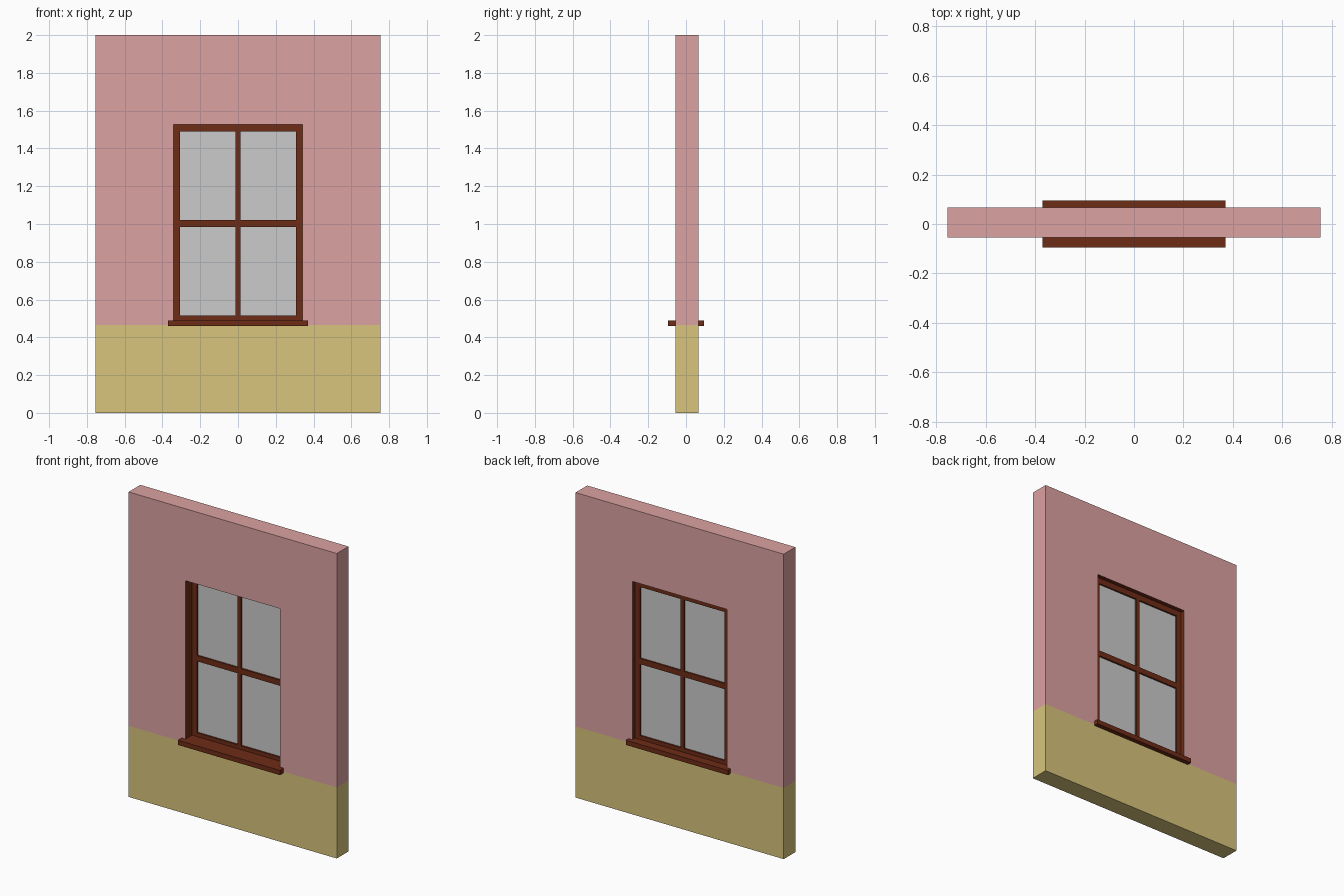
import bpy, bmesh
from mathutils import Vector

if "Cube" in bpy.data.objects:
    bpy.data.objects.remove(bpy.data.objects["Cube"])

WX, Y0, Y1, H = 0.755, -0.055, 0.066, 2.0      # wall extents
OX, OZ0, OZ1 = 0.342, 0.49, 1.528              # window opening
SPLIT = 0.466                                  # colour change on the wall
FY0, FY1 = 0.012, 0.038                        # window frame depth


def material(name, rgb):
    m = bpy.data.materials.new(name)
    m.diffuse_color = (*rgb, 1)
    m.use_nodes = True
    m.node_tree.nodes["Principled BSDF"].inputs["Base Color"].default_value = m.diffuse_color
    return m


pink = material("upper_paint", (0.72, 0.36, 0.36))
tan = material("lower_paint", (0.69, 0.56, 0.20))
wood = material("brown_wood", (0.156, 0.025, 0.008))


def finish(bm, name, mats):
    me = bpy.data.meshes.new(name)
    bm.to_mesh(me)
    bm.free()
    ob = bpy.data.objects.new(name, me)
    for m in mats:
        me.materials.append(m)
    bpy.context.collection.objects.link(ob)
    return ob


def box(name, x, y, z, mat=None):
    bm = bmesh.new()
    bmesh.ops.create_cube(bm, size=1)
    for v in bm.verts:
        v.co = Vector([(r[0] + r[1]) / 2 + c * (r[1] - r[0])
                       for r, c in zip((x, y, z), v.co)])
    return finish(bm, name, [mat] if mat else [])


# wall: grid of front faces around the opening, extruded to full thickness
bm = bmesh.new()
xs = [-WX, -OX, OX, WX]
zs = [0, SPLIT, OZ0, OZ1, H]
grid = [[bm.verts.new((x, Y0, z)) for x in xs] for z in zs]
for j in range(4):
    for i in range(3):
        if (i, j) != (1, 2):
            bm.faces.new((grid[j][i], grid[j][i + 1],
                          grid[j + 1][i + 1], grid[j + 1][i]))
front = bm.faces[:]
ext = bmesh.ops.extrude_face_region(bm, geom=front, use_keep_orig=True)
for v in [g for g in ext["geom"] if isinstance(g, bmesh.types.BMVert)]:
    v.co.y = Y1
bmesh.ops.recalc_face_normals(bm, faces=bm.faces[:])
for f in bm.faces:
    c = f.calc_center_median()
    f.material_index = 1 if c.z < SPLIT else 0
    # wooden lining of the opening
    if abs(f.normal.y) < 0.5 and abs(c.x) < OX + 0.01 and OZ0 - 0.01 < c.z < OZ1 + 0.01:
        f.material_index = 2
finish(bm, "wall", [pink, tan, wood])

# sills on both sides
box("front_sill", (-0.37, 0.37), (-0.095, Y0), (0.459, OZ0), wood)
box("back_sill", (-0.37, 0.37), (Y1, 0.095), (0.459, OZ0), wood)

# window frame
for side, s in (("left", -1), ("right", 1)):
    box(side + "_stile", sorted((s * 0.306, s * OX)), (FY0, FY1), (OZ0, OZ1), wood)
for name, z in (("bottom_rail", (OZ0, 0.515)), ("middle_rail", (0.984, 1.021)),
                ("top_rail", (1.49, OZ1))):
    box(name, (-0.306, 0.306), (FY0, FY1), z, wood)

# upright bars and glass panes
for name, z in (("lower", (0.515, 0.984)), ("upper", (1.021, 1.49))):
    box(name + "_bar", (-0.013, 0.013), (FY0, FY1), z, wood)
    for side, s in (("left", -1), ("right", 1)):
        box(f"{name}_{side}_glass", sorted((s * 0.013, s * 0.306)), (0.023, 0.027), z)
